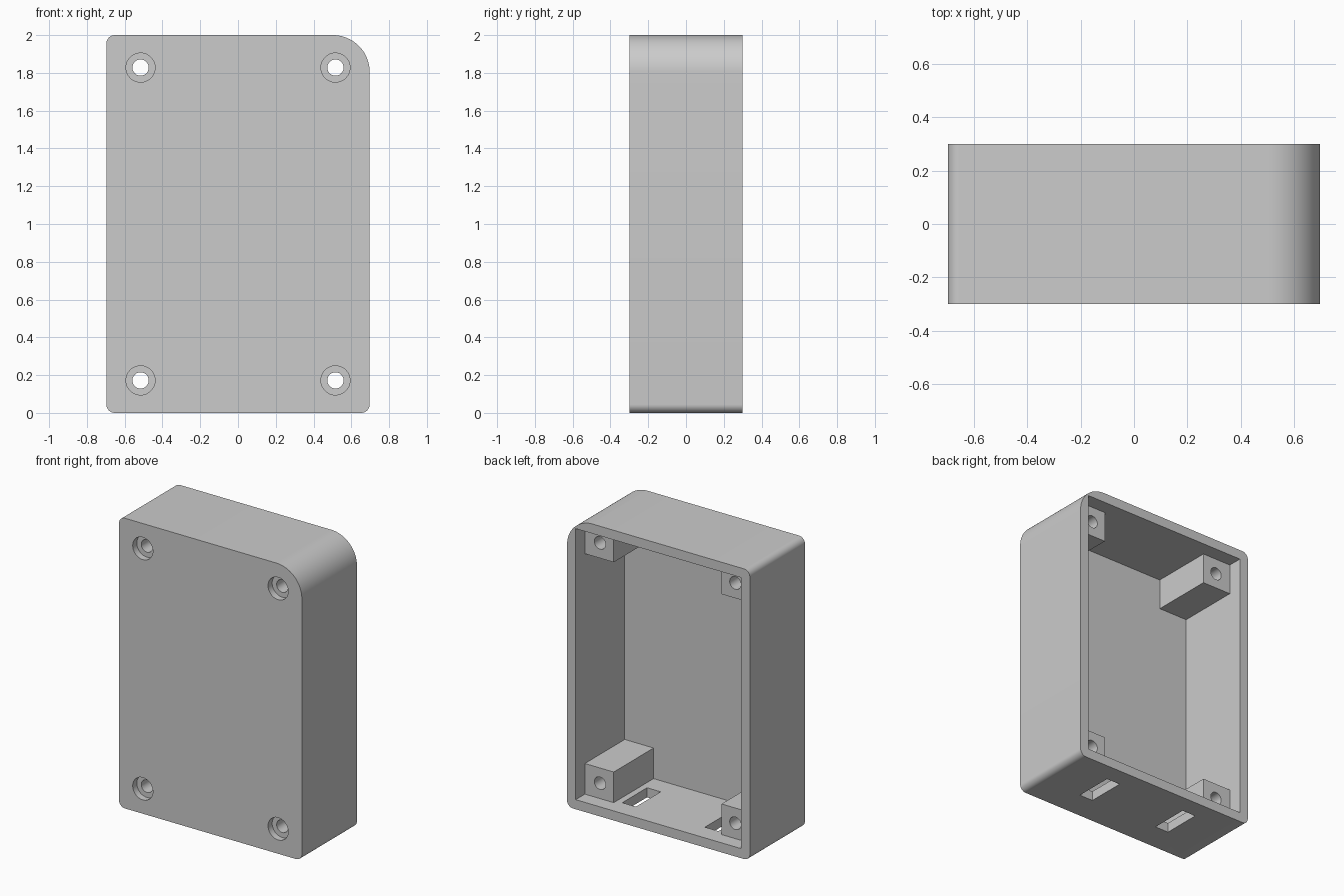
import bpy, bmesh, math
from mathutils import Matrix, Vector

if "Cube" in bpy.data.objects:
    bpy.data.objects.remove(bpy.data.objects["Cube"])

W, D, H = 0.697, 0.30, 2.0      # half width, half depth, height
WALL = 0.066                    # wall and front plate thickness
HX, HZ = 0.516, 0.172           # screw positions, from centre and from ends
POST = 0.105                    # distance from screw axis to free post sides
POST_BACK = 0.20                # back end of posts

grey = bpy.data.materials.new("light grey plastic")
grey.diffuse_color = (0.6, 0.6, 0.6, 1)
grey.use_nodes = True
grey.node_tree.nodes["Principled BSDF"].inputs["Base Color"].default_value = grey.diffuse_color


def make(name, bm):
    bmesh.ops.recalc_face_normals(bm, faces=bm.faces[:])
    me = bpy.data.meshes.new(name)
    bm.to_mesh(me)
    bm.free()
    me.materials.append(grey)
    ob = bpy.data.objects.new(name, me)
    bpy.context.collection.objects.link(ob)
    return ob


def box(name, x0, x1, y0, y1, z0, z1):
    bm = bmesh.new()
    size = Vector((abs(x1 - x0), abs(y1 - y0), abs(z1 - z0)))
    mid = Vector((x0 + x1, y0 + y1, z0 + z1)) / 2
    bmesh.ops.create_cube(bm, size=1, matrix=Matrix.Translation(mid) @ Matrix.Diagonal(size.to_4d()))
    return make(name, bm)


def rod(name, x, z, radius, y0, y1):
    bm = bmesh.new()
    m = Matrix.Translation((x, (y0 + y1) / 2, z)) @ Matrix.Rotation(math.pi / 2, 4, 'X')
    bmesh.ops.create_cone(bm, cap_ends=True, segments=48, radius1=radius,
                          radius2=radius, depth=y1 - y0, matrix=m)
    return make(name, bm)


def combine(target, tool, operation):
    mod = target.modifiers.new(operation, 'BOOLEAN')
    mod.operation, mod.solver, mod.object = operation, 'EXACT', tool
    bpy.context.view_layer.objects.active = target
    bpy.ops.object.modifier_apply(modifier=mod.name)
    bpy.data.objects.remove(tool, do_unlink=True)


# outer body: rectangle with three small and one large rounded corner
bm = bmesh.new()
points = []
for sx, sz, radius, start in ((1, 0, 0.045, -90), (1, 1, 0.195, 0),
                              (-1, 1, 0.045, 90), (-1, 0, 0.045, 180)):
    cx = sx * (W - radius)
    cz = H - radius if sz else radius
    steps = 20 if radius > 0.1 else 10
    for i in range(steps + 1):
        a = math.radians(start + 90 * i / steps)
        points.append((cx + radius * math.cos(a), -D, cz + radius * math.sin(a)))
face = bm.faces.new([bm.verts.new(p) for p in points])
back = bmesh.ops.extrude_face_region(bm, geom=[face])
bmesh.ops.translate(bm, vec=(0, 2 * D, 0),
                    verts=[g for g in back["geom"] if isinstance(g, bmesh.types.BMVert)])
case = make("enclosure_case", bm)

# open-backed cavity
combine(case, box("cavity", WALL - W, W - WALL, WALL - D, D + 0.1, WALL, H - WALL), 'DIFFERENCE')

# corner screw posts, slightly sunk into the walls
corners = [(sx, top) for sx in (-1, 1) for top in (False, True)]
for sx, top in corners:
    z0, z1 = WALL - 0.003, HZ + POST
    if top:
        z0, z1 = H - z1, H - z0
    x0, x1 = sorted((sx * (HX - POST), sx * (W - WALL + 0.003)))
    combine(case, box("post", x0, x1, -D + WALL / 2, POST_BACK, z0, z1), 'UNION')

# counterbored screw holes through the posts
for sx, top in corners:
    z = H - HZ if top else HZ
    combine(case, rod("hole", sx * HX, z, 0.043, -D - 0.1, D + 0.1), 'DIFFERENCE')
    combine(case, rod("counterbore", sx * HX, z, 0.077, -D - 0.1, -D + 0.045), 'DIFFERENCE')

# two cable slots in the bottom wall
for sx in (-1, 1):
    x = sx * 0.315
    combine(case, box("slot", x - 0.052, x + 0.052, -0.10, 0.17, -0.1, WALL + 0.05), 'DIFFERENCE')

# smooth rounded corners, crisp edges
bpy.ops.object.select_all(action='DESELECT')
case.select_set(True)
bpy.context.view_layer.objects.active = case
bpy.ops.object.shade_smooth_by_angle(angle=math.radians(30))
